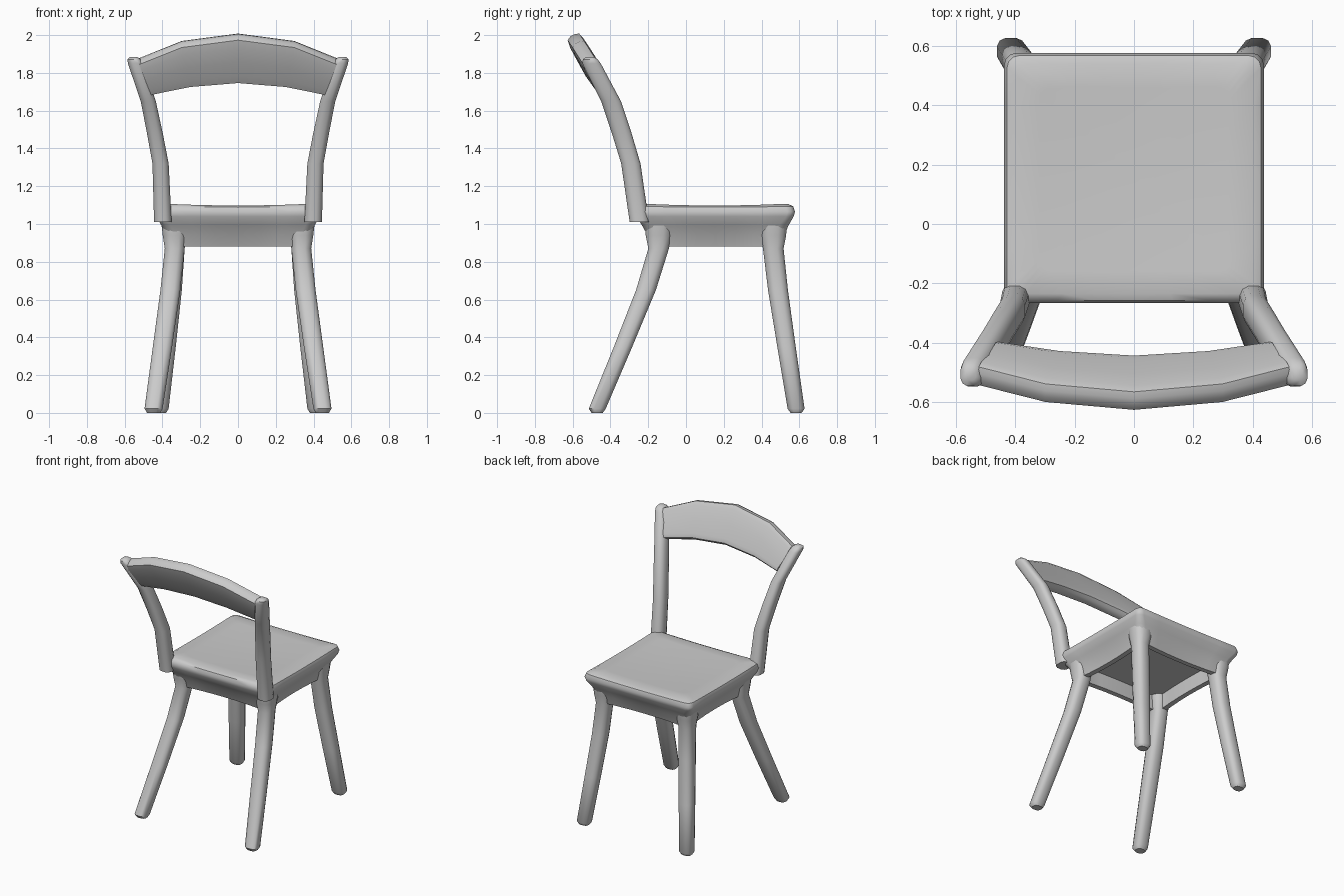
import bpy, bmesh, math
from mathutils import Vector

cube = bpy.data.objects.get("Cube")
if cube:
    bpy.data.objects.remove(cube, do_unlink=True)

wood = bpy.data.materials.new("plain grey")
wood.use_nodes = True
grey = (0.6, 0.6, 0.6, 1)
wood.diffuse_color = grey
wood.node_tree.nodes["Principled BSDF"].inputs["Base Color"].default_value = grey


def loft(name, rings, mirror=False, angle=45):
    """Skin a list of equal-length point rings, close both ends, shade smooth."""
    bm = bmesh.new()
    loops = [[bm.verts.new(p) for p in ring] for ring in rings]
    for a, b in zip(loops, loops[1:]):
        for i in range(len(a)):
            j = (i + 1) % len(a)
            bm.faces.new((a[i], a[j], b[j], b[i]))
    bm.faces.new(loops[0])
    bm.faces.new(loops[-1])
    bmesh.ops.recalc_face_normals(bm, faces=bm.faces[:])
    mesh = bpy.data.meshes.new(name)
    bm.to_mesh(mesh)
    bm.free()
    mesh.materials.append(wood)
    obj = bpy.data.objects.new(name, mesh)
    bpy.context.collection.objects.link(obj)
    if mirror:
        obj.modifiers.new("mirror", "MIRROR").use_mirror_merge = False
    bpy.ops.object.select_all(action="DESELECT")
    obj.select_set(True)
    bpy.context.view_layer.objects.active = obj
    bpy.ops.object.shade_smooth_by_angle(angle=math.radians(angle))
    return obj


def section(x, y, z, wx, wy, sides=12):
    """Horizontal soft-square section of a leg or post."""
    pts = []
    for i in range(sides):
        a = math.tau * (i + 0.5) / sides
        c, s = math.cos(a), math.sin(a)
        pts.append(Vector((x + wx / 2 * math.copysign(abs(c) ** 0.75, c),
                           y + wy / 2 * math.copysign(abs(s) ** 0.75, s), z)))
    return pts


def seat_ring(hx, y0, y1, z, r=0.04, pinch=0.0, dip=0.0):
    """Rounded rectangle; pinch pulls side middles in, dip lowers them."""
    cy, hy = (y0 + y1) / 2, (y1 - y0) / 2
    corners = [(1, 1), (-1, 1), (-1, -1), (1, -1)]
    outline = []
    for k, (sx, sy) in enumerate(corners):
        for i in range(4):
            a = math.pi / 2 * (k + i / 3)
            outline.append((sx * (hx - r) + r * math.cos(a), sy * (hy - r) + r * math.sin(a)))
        nx, ny = corners[(k + 1) % 4]
        px, py = outline[-1]
        a = math.pi / 2 * (k + 1)
        qx, qy = nx * (hx - r) + r * math.cos(a), ny * (hy - r) + r * math.sin(a)
        for i in range(1, 6):
            outline.append((px + (qx - px) * i / 6, py + (qy - py) * i / 6))
    ring = []
    for x, y in outline:
        bx, by = 1 - (x / hx) ** 2, 1 - (y / hy) ** 2
        # bowing is measured over the whole seat so inner rings form a shallow dish
        fx, fy = 1 - (x / 0.44) ** 2, 1 - (y / 0.425) ** 2
        ring.append(Vector((x * (1 - pinch * by), cy + y * (1 - pinch * bx),
                            z - dip * (fx + fy))))
    return ring


# Seat: dished top, rounded rim, tapering apron and hollow underside
loft("seat", [
    seat_ring(0.07, 0.08, 0.22, 1.113, 0.02, 0, 0.012),
    seat_ring(0.2, -0.04, 0.34, 1.113, 0.03, 0, 0.012),
    seat_ring(0.32, -0.16, 0.46, 1.113, 0.04, 0, 0.012),
    seat_ring(0.4, -0.235, 0.54, 1.112, 0.04, 0, 0.012),
    seat_ring(0.428, -0.258, 0.568, 1.095, 0.04, 0, 0.006),
    seat_ring(0.438, -0.267, 0.577, 1.065, 0.04),
    seat_ring(0.432, -0.262, 0.57, 1.04, 0.04),
    seat_ring(0.408, -0.235, 0.545, 0.995, 0.05, 0.01),
    seat_ring(0.385, -0.21, 0.525, 0.945, 0.05, 0.04),
    seat_ring(0.37, -0.19, 0.508, 0.88, 0.05, 0.07),
    seat_ring(0.325, -0.145, 0.465, 0.88, 0.05, 0.05),
    seat_ring(0.315, -0.135, 0.455, 0.98, 0.05, 0.04),
])


def leg(name, foot, knee, hip):
    """Bowed leg from a bevelled foot up into the seat corner."""
    (fx, fy), (kx, ky), (hx, hy) = foot, knee, hip
    mx, my = fx + (kx - fx) * 0.53, fy + (ky - fy) * 0.53
    loft(name, [
        section(fx, fy, 0, 0.07, 0.06),
        section(fx, fy, 0.022, 0.098, 0.092),
        section(mx, my, 0.35, 0.105, 0.1),
        section(kx, ky, 0.65, 0.108, 0.108),
        section(hx, hy, 0.87, 0.108, 0.112),
        section(hx, hy, 0.94, 0.13, 0.14),
        section(hx, hy, 1.02, 0.15, 0.15),
    ], mirror=True)


leg("backrest_side_legs", (0.447, -0.47), (0.358, -0.212), (0.335, -0.145))
leg("open_side_legs", (0.415, 0.583), (0.35, 0.487), (0.335, 0.462))

# Back posts: splayed and leaning, flat at the base and rounded on top
loft("back_posts", [
    section(0.398, -0.247, 1.01, 0.095, 0.105),
    section(0.41, -0.292, 1.32, 0.088, 0.105),
    section(0.44, -0.34, 1.48, 0.086, 0.107),
    section(0.475, -0.397, 1.65, 0.082, 0.108),
    section(0.543, -0.5, 1.85, 0.082, 0.1),
    section(0.551, -0.507, 1.872, 0.07, 0.08),
    section(0.553, -0.508, 1.885, 0.038, 0.04),
], mirror=True)

# Back rail: curved plank leaning with the posts, hollowed on its sitting face
tops = [(0, -0.6, 2.0), (0.3, -0.573, 1.96), (0.525, -0.515, 1.868)]
bottoms = [(0, -0.47, 1.752), (0.25, -0.455, 1.732), (0.457, -0.425, 1.692)]
half = [(0, 0.012), (0.03, 0.034), (0.14, 0.042), (0.5, 0.032), (0.86, 0.042),
        (0.97, 0.034), (1, 0.012), (1, -0.012), (0.96, -0.036), (0.8, -0.043),
        (0.5, -0.042), (0.2, -0.04), (0.04, -0.034), (0, -0.012)]


def rail_ring(top, bottom, side):
    t, b = Vector(top), Vector(bottom)
    d = t - b
    n = Vector((0, d.z, -d.y)).normalized()
    ring = [b + d * s + n * v for s, v in half]
    return [Vector((p.x * side, p.y, p.z)) for p in ring]


stations = list(zip(tops, bottoms))
loft("back_rail",
     [rail_ring(t, b, -1) for t, b in reversed(stations[1:])]
     + [rail_ring(t, b, 1) for t, b in stations])
